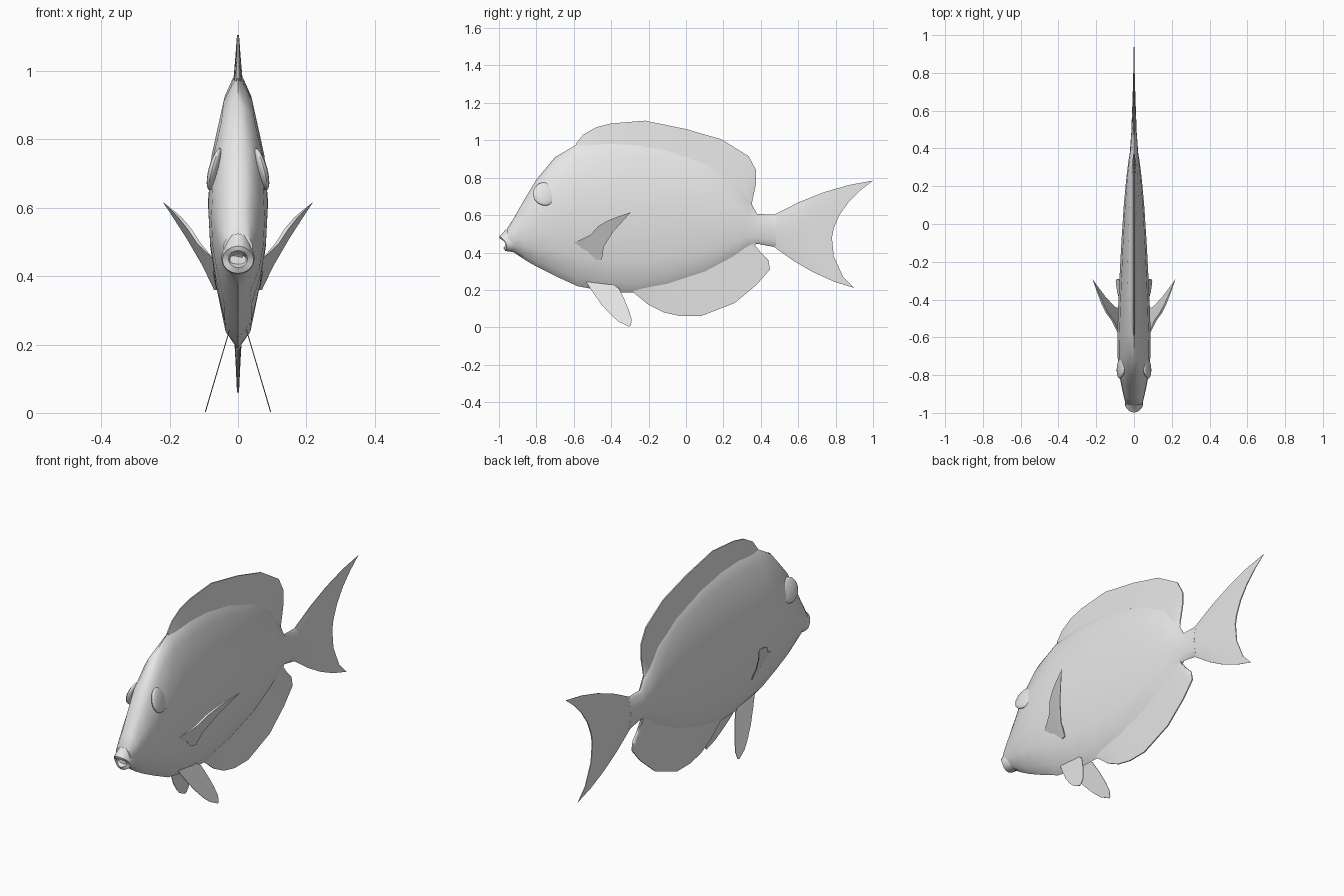
import bpy, bmesh, math
from mathutils import Matrix

if "Cube" in bpy.data.objects:
    bpy.data.objects.remove(bpy.data.objects["Cube"])

grey = bpy.data.materials.new("plain_grey")
grey.diffuse_color = (0.8, 0.8, 0.8, 1)
grey.use_nodes = True
grey.node_tree.nodes["Principled BSDF"].inputs["Base Color"].default_value = grey.diffuse_color


def finish(name, bm, angle=50):
    bmesh.ops.remove_doubles(bm, verts=bm.verts, dist=0.0002)
    bmesh.ops.recalc_face_normals(bm, faces=bm.faces)
    me = bpy.data.meshes.new(name)
    bm.to_mesh(me)
    bm.free()
    me.materials.append(grey)
    ob = bpy.data.objects.new(name, me)
    bpy.context.collection.objects.link(ob)
    bpy.ops.object.select_all(action='DESELECT')
    ob.select_set(True)
    bpy.context.view_layer.objects.active = ob
    bpy.ops.object.shade_smooth_by_angle(angle=math.radians(angle))
    return ob


def loft(name, rings, angle=50):
    """Skin a list of closed rings and cap both ends."""
    bm = bmesh.new()
    vs = [[bm.verts.new(p) for p in r] for r in rings]
    n = len(vs[0])
    for a, b in zip(vs, vs[1:]):
        for i in range(n):
            j = (i + 1) % n
            bm.faces.new((a[i], a[j], b[j], b[i]))
    bm.faces.new(vs[0])
    bm.faces.new(vs[-1])
    return finish(name, bm, angle)


def fin(name, base, edge, w0, w1, offset=lambda y, z: 0.0, side=1, bow=0.0, taper=False):
    """Thin fin spanning two (y, z) lines, half width w0 at base to w1 at edge."""
    rows, n = 5, len(base)
    rings = []
    for i, (a, b) in enumerate(zip(base, edge)):
        v = i / (n - 1)
        thick = 0.15 + 0.85 * math.sin(math.pi * v) if taper else 1
        left, right = [], []
        for k in range(rows):
            u = k / (rows - 1)
            y = a[0] + (b[0] - a[0]) * u
            z = a[1] + (b[1] - a[1]) * u + bow * 4 * u * (1 - u) * (2 * v - 1)
            w = (w0 + (w1 - w0) * u) * thick
            x = offset(y, z)
            left.append((side * (x - w), y, z))
            right.append((side * (x + w), y, z))
        rings.append(left + right[::-1])
    return loft(name, rings)


# Body: sections of (y, bottom, top, half width)
sections = [(-.955, .415, .53, .043), (-.92, .40, .585, .053), (-.86, .36, .69, .066),
            (-.80, .325, .79, .078), (-.70, .275, .91, .087), (-.58, .22, .98, .088),
            (-.42, .19, 1.0, .083), (-.27, .185, .995, .076), (-.10, .215, .965, .067),
            (.10, .28, .90, .054), (.25, .36, .81, .040), (.33, .42, .70, .030),
            (.38, .447, .605, .022), (.48, .428, .604, .015)]
# Cross-section: (height fraction, width at flank, width at head)
outline = [(0, 0, 0), (.06, .44, .45), (.21, .74, .8), (.35, .92, .95), (.52, 1, 1),
           (.70, .87, .95), (.91, .46, .62), (.97, .2, .36), (1, 0, 0)]
rings = []
for y, lo, hi, w in sections:
    head = min(1, max(0, (-.55 - y) / .25))
    half = [(w * (f + (h - f) * head), y, lo + (hi - lo) * t) for t, f, h in outline]
    rings.append(half + [(-x, yy, z) for x, yy, z in half[-2:0:-1]])
loft("body", rings)

# Lips: a rolled ring with a recessed mouth, leaning back at the bottom
rings = []
for y, lo, hi, w in [(-.935, .40, .525, .043), (-.965, .405, .50, .049), (-.985, .408, .488, .046),
                     (-.988, .425, .475, .028), (-.965, .435, .465, .02)]:
    ring = []
    for i in range(16):
        c, s = math.cos(i * math.pi / 8), math.sin(i * math.pi / 8)
        z = (lo + hi) / 2 + (hi - lo) / 2 * s
        ring.append((w * c, y + .02 * c * c - .4 * (z - .455), z))
    rings.append(ring)
loft("lips", rings)

# Dorsal fin
fin("dorsal_fin",
    [(-.57, .95), (-.52, .96), (-.46, .97), (-.38, .97), (-.22, .96), (0, .91), (.14, .85),
     (.24, .77), (.28, .72), (.30, .68), (.33, .63), (.36, .58)],
    [(-.59, .98), (-.55, 1.03), (-.48, 1.07), (-.40, 1.09), (-.22, 1.105), (0, 1.06), (.19, 1.005),
     (.335, .915), (.375, .84), (.375, .77), (.345, .63), (.36, .598)], .014, .003)

# Anal fin
fin("anal_fin",
    [(-.28, .21), (-.22, .22), (-.15, .23), (-.06, .25), (.05, .29), (.18, .35), (.27, .40),
     (.31, .43), (.33, .45), (.35, .46), (.37, .46)],
    [(-.28, .185), (-.20, .12), (-.12, .08), (-.03, .06), (.08, .06), (.26, .13), (.38, .23),
     (.45, .31), (.44, .36), (.40, .40), (.365, .42)], .012, .003)

# Tail fin, fanning out from the tail root
fin("tail_fin",
    [(.47, .43 + .172 * i / 8) for i in range(9)],
    [(.90, .21), (.84, .27), (.79, .38), (.78, .48), (.79, .53), (.82, .60), (.87, .67),
     (.93, .73), (1.0, .785)], .015, .003, bow=.028, taper=True)

for side, label in ((1, "right"), (-1, "left")):
    # Pectoral fin, sweeping up and outward
    fin("pectoral_fin_" + label,
        [(-.61, .45), (-.56, .47), (-.51, .495), (-.47, .54), (-.42, .57), (-.37, .59), (-.295, .615)],
        [(-.61, .44), (-.53, .41), (-.48, .36), (-.45, .36), (-.44, .43), (-.39, .51), (-.30, .61)],
        .006, .003, lambda y, z: .07 + .235 * (y + .61) + .448 * (z - .45), side, taper=True)
    # Pelvic fin, hanging down and outward
    fin("pelvic_fin_" + label,
        [(-.54, .25), (-.50, .19), (-.45, .12), (-.40, .065), (-.36, .03), (-.305, .003)],
        [(-.42, .25), (-.36, .21), (-.33, .15), (-.305, .09), (-.29, .04), (-.295, .01)],
        .0015, .0015, lambda y, z: .03 + .295 * (.225 - z), side)
    # Eye: flattened ball lying against the head
    bm = bmesh.new()
    bmesh.ops.create_uvsphere(bm, u_segments=20, v_segments=12, radius=1)
    place = (Matrix.Translation((side * .067, -.755, .713))
             @ Matrix.Rotation(side * math.radians(8), 4, 'Z')
             @ Matrix.Rotation(side * math.radians(-15), 4, 'Y')
             @ Matrix.Diagonal((.017, .064, .064, 1)))
    bmesh.ops.transform(bm, matrix=place, verts=bm.verts)
    finish("eye_" + label, bm)
